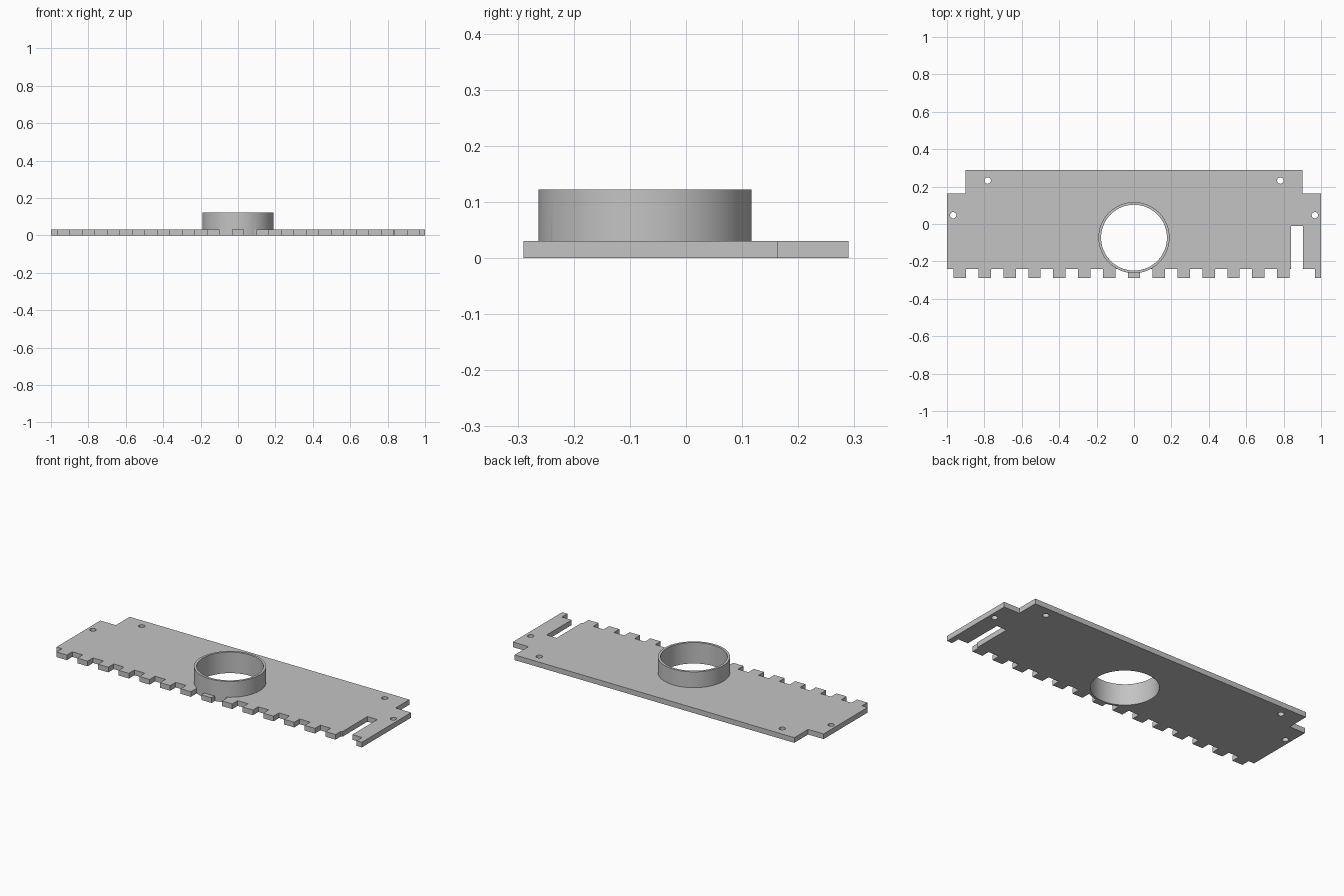
import bpy
import bmesh

cube = bpy.data.objects.get("Cube")
if cube:
    bpy.data.objects.remove(cube, do_unlink=True)

THICK, TOP, EDGE, TIP = 0.03, 0.122, -0.24, -0.29
RING_Y = -0.073

grey = bpy.data.materials.new("plain grey")
grey.use_nodes = True
grey.diffuse_color = (0.55, 0.55, 0.55, 1)
grey.node_tree.nodes["Principled BSDF"].inputs["Base Color"].default_value = grey.diffuse_color


def make_object(name, bm):
    bmesh.ops.recalc_face_normals(bm, faces=bm.faces)
    mesh = bpy.data.meshes.new(name)
    bm.to_mesh(mesh)
    bm.free()
    mesh.materials.append(grey)
    obj = bpy.data.objects.new(name, mesh)
    bpy.context.collection.objects.link(obj)
    return obj


def cylinder(name, x, y, radius, z0, z1, segments):
    bm = bmesh.new()
    bmesh.ops.create_cone(bm, cap_ends=True, segments=segments,
                          radius1=radius, radius2=radius, depth=z1 - z0)
    bmesh.ops.translate(bm, verts=bm.verts, vec=(x, y, (z0 + z1) / 2))
    return make_object(name, bm)


def combine(target, tool, operation):
    mod = target.modifiers.new(tool.name, "BOOLEAN")
    mod.operation, mod.solver, mod.object = operation, "EXACT", tool
    bpy.ops.object.select_all(action="DESELECT")
    target.select_set(True)
    bpy.context.view_layer.objects.active = target
    bpy.ops.object.modifier_apply(modifier=mod.name)
    bpy.data.objects.remove(tool, do_unlink=True)


# Plate outline: toothed front edge, slot at the left end, stepped back corners
outline = [(-1, EDGE)]
for k in range(-7, 7):
    x = k * 0.133
    outline += [(x - 0.033, EDGE), (x - 0.033, TIP), (x + 0.033, TIP), (x + 0.033, EDGE)]
outline += [(0.84, EDGE), (0.84, -0.01), (0.904, -0.01), (0.904, EDGE),
            (0.967, EDGE), (0.967, TIP), (1, TIP),
            (1, 0.163), (0.9, 0.163), (0.9, 0.29),
            (-0.9, 0.29), (-0.9, 0.163), (-1, 0.163)]
bm = bmesh.new()
base = bm.faces.new([bm.verts.new((x, y, 0)) for x, y in outline])
grown = bmesh.ops.extrude_face_region(bm, geom=[base], use_keep_orig=True)
bmesh.ops.translate(bm, vec=(0, 0, THICK),
                    verts=[g for g in grown["geom"] if isinstance(g, bmesh.types.BMVert)])
plate = make_object("toothed_plate_with_collar", bm)

# Round collar joined to the plate, then bored right through
combine(plate, cylinder("collar", 0, RING_Y, 0.19, 0, TOP, 96), "UNION")
combine(plate, cylinder("bore", 0, RING_Y, 0.176, -0.1, 0.3, 96), "DIFFERENCE")

# Four small screw holes
for side in (-1, 1):
    for x, y in ((0.782, 0.232), (0.967, 0.047)):
        combine(plate, cylinder("screw_hole", side * x, y, 0.017, -0.1, 0.2, 24), "DIFFERENCE")

bpy.ops.object.shade_smooth_by_angle()
